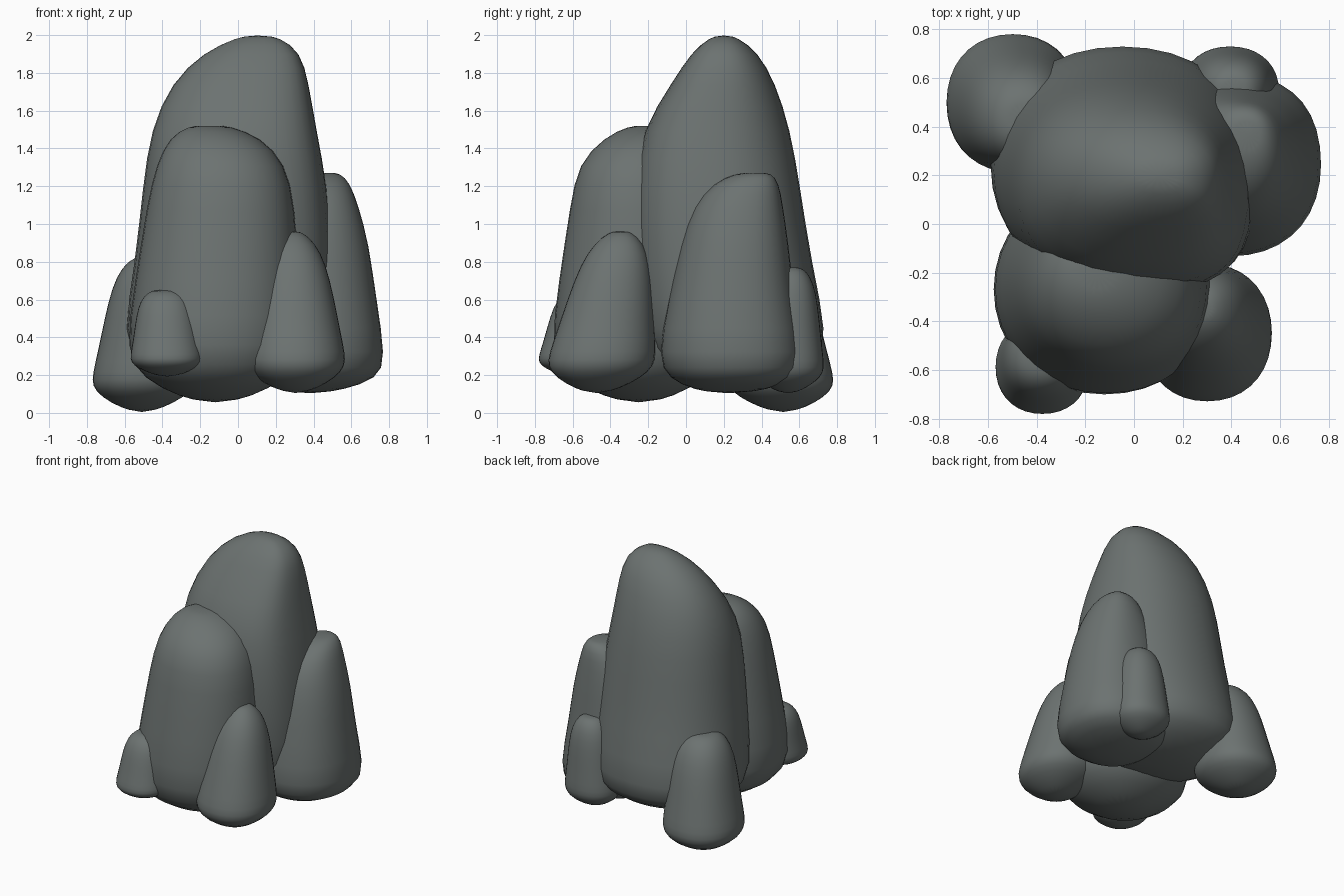
import bpy
import bmesh
from math import cos, sin, tau, copysign

SIDES = 18
SWELL = 1.025       # makes up for the shrinkage of subdivision

default_cube = bpy.data.objects.get("Cube")
if default_cube:
    bpy.data.objects.remove(default_cube, do_unlink=True)

# One dark grey stone colour
stone = bpy.data.materials.new("dark_grey_stone")
stone.use_nodes = True
stone_colour = (0.15, 0.17, 0.165, 1)
stone.diffuse_color = stone_colour
shader = stone.node_tree.nodes["Principled BSDF"]
shader.inputs["Base Color"].default_value = stone_colour
shader.inputs["Roughness"].default_value = 0.9


def rounded(value, squareness):
    """Push a circle coordinate outwards towards a rounded square."""
    return copysign(abs(value) ** squareness, value)


def loft_rock(name, bottom, rings, top, squareness=0.92, front_left=0.92):
    """Skin a rock through rings of (height, x_min, x_max, y_min, y_max).

    Lower squareness values make boxier corners; the front left corner
    of the cross-section has its own value.
    """
    bm = bmesh.new()
    loops = []
    for height, x_min, x_max, y_min, y_max in rings:
        centre_x, centre_y = (x_min + x_max) / 2, (y_min + y_max) / 2
        radius_x = (x_max - x_min) / 2 * SWELL
        radius_y = (y_max - y_min) / 2 * SWELL
        loop = []
        for side in range(SIDES):
            x, y = cos(tau * side / SIDES), sin(tau * side / SIDES)
            power = front_left if x > 0 > y else squareness
            loop.append(bm.verts.new((centre_x + radius_x * rounded(x, power),
                                      centre_y + radius_y * rounded(y, power),
                                      height)))
        loops.append(loop)
    # Walls between neighbouring rings
    for lower, upper in zip(loops, loops[1:]):
        for side in range(SIDES):
            following = (side + 1) % SIDES
            bm.faces.new((lower[side], lower[following],
                          upper[following], upper[side]))
    # Fans closing the underside and the crown
    low_point, high_point = bm.verts.new(bottom), bm.verts.new(top)
    for side in range(SIDES):
        following = (side + 1) % SIDES
        bm.faces.new((low_point, loops[0][following], loops[0][side]))
        bm.faces.new((high_point, loops[-1][side], loops[-1][following]))
    bmesh.ops.recalc_face_normals(bm, faces=bm.faces)

    mesh = bpy.data.meshes.new(name)
    bm.to_mesh(mesh)
    bm.free()
    mesh.materials.append(stone)
    for face in mesh.polygons:
        face.use_smooth = True
    rock = bpy.data.objects.new(name, mesh)
    bpy.context.collection.objects.link(rock)
    smoothing = rock.modifiers.new("smoothing", 'SUBSURF')
    smoothing.levels = smoothing.render_levels = 1


# Shared outline of the small boulders: (share of height, share of radius)
BOULDER_OUTLINE = ((0.03, 0.4), (0.1, 0.8), (0.17, 1), (0.25, 1),
                   (0.4, 0.91), (0.6, 0.8), (0.8, 0.66),
                   (0.93, 0.46), (1, 0.2))


def boulder(name, base, top, radius_x, radius_y, bluntness=0.0):
    """Small tapered boulder leaning from its base point to its top point."""
    rings = []
    for share, outline in BOULDER_OUTLINE:
        width = outline + bluntness * share ** 2
        x, y, z = (low + (high - low) * share for low, high in zip(base, top))
        rings.append((z, x - radius_x * width, x + radius_x * width,
                      y - radius_y * width, y + radius_y * width))
    loft_rock(name, base, rings, top)


# Tall central rock
loft_rock("main_rock", (-0.05, 0.25, 0.15), [
    (0.18, -0.3, 0.25, 0, 0.5),
    (0.28, -0.53, 0.44, -0.17, 0.69),
    (0.4, -0.61, 0.5, -0.25, 0.75),
    (0.8, -0.54, 0.5, -0.28, 0.66),
    (1.2, -0.5, 0.47, -0.28, 0.6),
    (1.5, -0.46, 0.41, -0.23, 0.55),
    (1.75, -0.35, 0.37, -0.07, 0.47),
    (1.91, -0.18, 0.33, 0.03, 0.38),
    (1.99, 0, 0.22, 0.13, 0.27)], (0.1, 0.2, 2), front_left=0.68)

# Broad rock leaning on its front
loft_rock("front_rock", (-0.12, -0.25, 0.05), [
    (0.08, -0.3, 0.06, -0.42, -0.08),
    (0.18, -0.5, 0.26, -0.63, 0.11),
    (0.32, -0.6, 0.34, -0.72, 0.18),
    (0.7, -0.54, 0.32, -0.67, 0.14),
    (1.1, -0.48, 0.3, -0.61, 0.1),
    (1.32, -0.43, 0.25, -0.57, 0.06),
    (1.46, -0.36, 0.12, -0.43, 0),
    (1.52, -0.26, -0.05, -0.3, -0.1)], (-0.15, -0.2, 1.52),
    squareness=0.96)

# Medium rock on the left side
loft_rock("left_rock", (0.38, 0.22, 0.1), [
    (0.12, 0.22, 0.55, 0.05, 0.42),
    (0.18, 0.05, 0.74, -0.09, 0.59),
    (0.29, 0.02, 0.78, -0.15, 0.63),
    (0.6, 0.06, 0.73, -0.09, 0.57),
    (0.9, 0.12, 0.69, -0.03, 0.54),
    (1.1, 0.2, 0.635, 0.04, 0.51),
    (1.22, 0.3, 0.59, 0.15, 0.49),
    (1.27, 0.38, 0.54, 0.27, 0.45)], (0.47, 0.37, 1.27), squareness=0.85)

# Small boulders around the foot
boulder("front_left_boulder", (0.305, -0.475, 0.1), (0.285, -0.345, 0.96), 0.265, 0.28)
boulder("front_right_boulder", (-0.375, -0.6, 0.19), (-0.38, -0.54, 0.65), 0.19, 0.19, 0.2)
boulder("back_right_boulder", (-0.51, 0.515, 0), (-0.45, 0.43, 0.83), 0.27, 0.28, 0.15)
boulder("back_left_boulder", (0.39, 0.54, 0.1), (0.41, 0.55, 0.77), 0.2, 0.185, 0.15)
